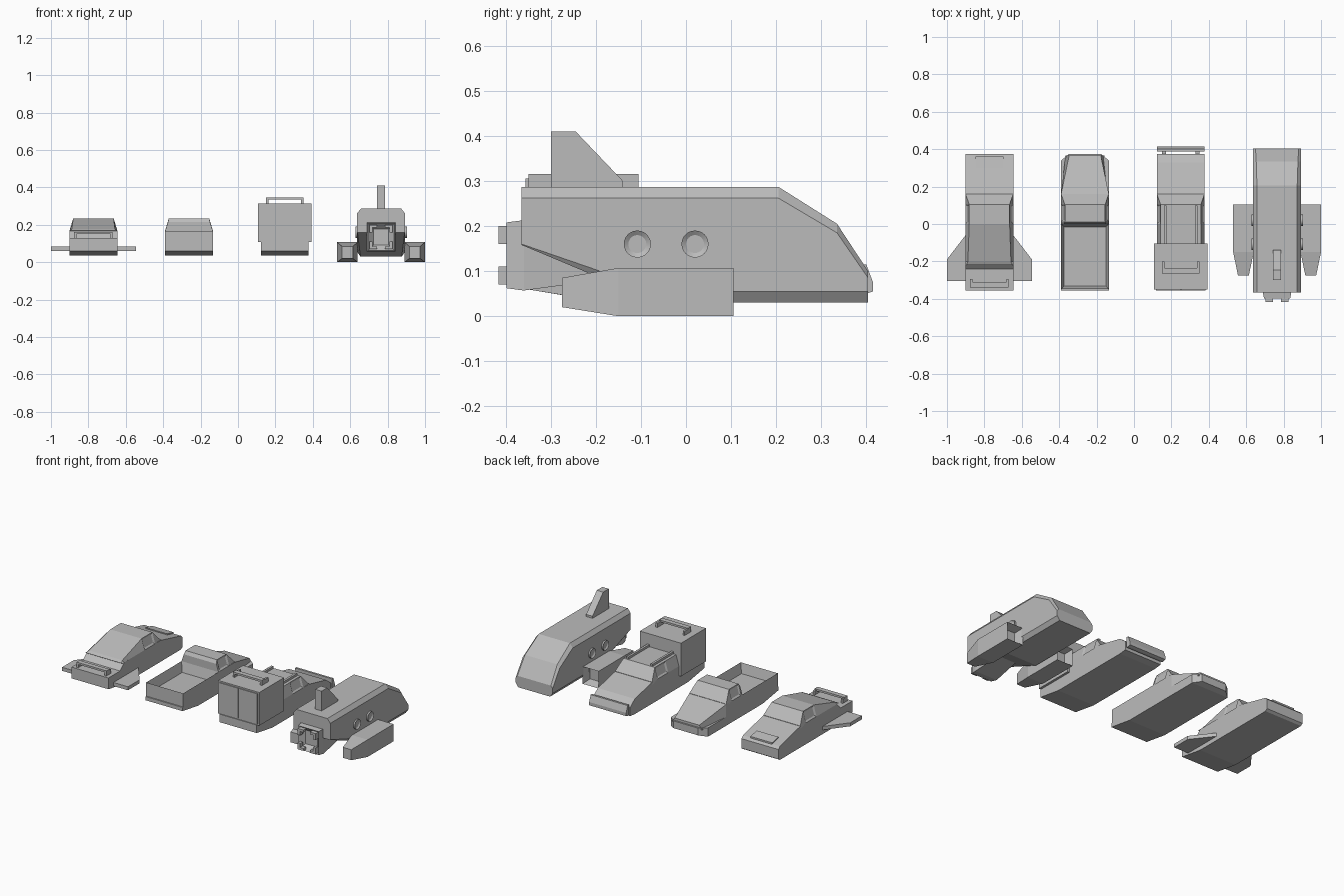
import bpy, bmesh, math
from mathutils import Matrix, Vector

cube = bpy.data.objects.get("Cube")
if cube:
    bpy.data.objects.remove(cube)

grey = bpy.data.materials.new("plain_grey")
grey.use_nodes = True
grey.diffuse_color = (0.5, 0.5, 0.5, 1)
grey.node_tree.nodes["Principled BSDF"].inputs["Base Color"].default_value = (0.5, 0.5, 0.5, 1)


def finish(name, bm, x=0.0):
    bmesh.ops.recalc_face_normals(bm, faces=bm.faces)
    mesh = bpy.data.meshes.new(name)
    bm.to_mesh(mesh)
    bm.free()
    mesh.materials.append(grey)
    ob = bpy.data.objects.new(name, mesh)
    ob.location.x = x
    bpy.context.collection.objects.link(ob)
    return ob


def sink(bm, rule, rim, depth):
    """Inset the faces picked by rule and push them inwards."""
    bm.normal_update()
    faces = [f for f in bm.faces if rule(f.normal, f.calc_center_median())]
    bmesh.ops.inset_region(bm, faces=faces, thickness=rim, depth=-depth, use_even_offset=True)


def skin(rings):
    """Join equal cross-sections into a closed solid."""
    bm = bmesh.new()
    rows = [[bm.verts.new(p) for p in ring] for ring in rings]
    n = len(rows[0])
    for a, b in zip(rows, rows[1:]):
        for i in range(n):
            j = (i + 1) % n
            bm.faces.new((a[i], a[j], b[j], b[i]))
    bm.faces.new(rows[0])
    bm.faces.new(rows[-1])
    bmesh.ops.recalc_face_normals(bm, faces=bm.faces)
    return bm


def loft(stations):
    """Stations are y, bottom z, bottom half width, top z, top half width."""
    return skin([[(-wb, y, zb), (wb, y, zb), (wt, y, zt), (-wt, y, zt)]
                 for y, zb, wb, zt, wt in stations])


def box(name, x, x0, x1, y0, y1, z0, z1):
    bm = skin([[(x0, y, z0), (x1, y, z0), (x1, y, z1), (x0, y, z1)] for y in (y0, y1)])
    return finish(name, bm, x)


def handle(name, x, half, y0, y1, z0, z1, t=0.012):
    box(name + "_bar", x, -half, half, y0, y0 + 0.03, z1 - t, z1)
    for side, s in (("right", -1), ("left", 1)):
        a, b = sorted((s * half, s * (half - t)))
        box(f"{name}_{side}_leg", x, a, b, y0, y1, z0, z1 - t / 2)


W = 0.1275          # half width of every hull
SHOULDER = 0.168    # height of the window line
ROOF = 0.235


def cabin(name, x, rear):
    front = [(0.16, 0.15, W, SHOULDER, W), (0.105, 0.15, W, ROOF, 0.108)]
    bm = loft([(y, SHOULDER if i else zb, wb, zt + (0 if i else 0.002), wt)
               for i, (y, zb, wb, zt, wt) in enumerate(front + rear)])
    sink(bm, lambda n, c: abs(n.x) > 0.7 and 0.02 < c.y < 0.1, 0.01, 0.006)
    finish(name, bm, x)


# Winged coupe
x = -0.773
finish("coupe_hull", loft([
    (-0.355, 0.06, W, 0.13, W), (-0.24, 0.041, W, 0.13, W), (-0.2, 0.035, W, SHOULDER, W),
    (0.16, 0.035, W, SHOULDER, W), (0.36, 0.035, W, 0.12, W), (0.375, 0.045, W, 0.105, W)]), x)
cabin("coupe_cabin", x, [(0.0, 0, W, ROOF, 0.108), (-0.2, 0, W, SHOULDER + 0.01, 0.115),
                         (-0.22, 0, W, SHOULDER + 0.001, W - 0.005)])
bm = loft([(0.30, 0.12, 0.075, 0.141, 0.075), (0.362, 0.11, 0.075, 0.128, 0.075)])
finish("coupe_hood_panel", bm, x)
handle("coupe_spoiler", x, 0.103, -0.34, -0.295, 0.125, 0.162)
for side, s in (("right", -1), ("left", 1)):
    plan = [(0.12, -0.05), (0.2275, -0.19), (0.2275, -0.305), (0.12, -0.305)]
    finish(f"coupe_{side}_wing", skin([[(s * px, py, z) for px, py in plan]
                                       for z in (0.061, 0.083)]), x)

# Pickup with open bed
x = -0.262
finish("pickup_base", loft([
    (-0.355, 0.06, W, 0.083, W), (-0.2, 0.035, W, 0.09, W), (0.34, 0.035, W, 0.09, W),
    (0.375, 0.045, 0.085, 0.09, 0.085)]), x)
bm = loft([(-0.348, 0.08, W, SHOULDER, W), (0.0, 0.08, W, SHOULDER, W),
           (0.16, 0.08, W, SHOULDER, W), (0.365, 0.08, 0.105, 0.105, 0.085)])
sink(bm, lambda n, c: n.z > 0.9 and c.y < -0.1, 0.016, 0.06)
finish("pickup_body", bm, x)
cabin("pickup_cabin", x, [(0.012, 0, W, ROOF, 0.108), (0.0, 0, W, ROOF - 0.02, 0.112)])

# Box truck
x = 0.25
finish("truck_hull", loft([
    (-0.355, 0.06, W, 0.11, W), (-0.2, 0.035, W, 0.11, W), (-0.1, 0.035, W, SHOULDER, W),
    (0.16, 0.035, W, SHOULDER, W), (0.33, 0.035, W, 0.13, W), (0.375, 0.04, W, 0.095, W)]), x)
cabin("truck_cabin", x, [(0.0, 0, W, ROOF, 0.108), (-0.11, 0, W, ROOF, 0.108)])
box("truck_cargo_box", x, -0.142, 0.142, -0.35, -0.105, 0.108, 0.315)
for side, s in (("right", -1), ("left", 1)):
    a, b = sorted((s * 0.002, s * 0.132))
    box(f"truck_{side}_door", x, a, b, -0.356, -0.349, 0.117, 0.306)
    a, b = sorted((s * 0.076, s * 0.09))
    box(f"truck_{side}_roof_rail", x, a, b, -0.11, 0.1, ROOF, ROOF + 0.014)
    a, b = sorted((s * 0.08, s * 0.1))
    box(f"truck_{side}_bumper_arm", x, a, b, 0.34, 0.395, 0.06, 0.085)
handle("truck_box_handle", x, 0.1, -0.265, -0.2, 0.314, 0.347)
finish("truck_bumper", loft([(0.387, 0.05, W, 0.115, W), (0.4, 0.05, W, 0.115, W),
                             (0.415, 0.055, W, 0.075, W)]), x)

# Shuttle bus hull with chamfered long edges
x = 0.765


def bus_ring(y, zb, zt, cb, ct):
    half = [(W - 0.7 * cb, zb), (W, zb + cb), (W, zt - ct), (W - 0.8 * ct, zt)]
    return [(px, y, z) for px, z in half] + [(-px, y, z) for px, z in reversed(half)]


finish("bus_hull", skin([
    bus_ring(-0.365, 0.158, 0.287, 0.002, 0.025), bus_ring(-0.06, 0.03, 0.287, 0.025, 0.025),
    bus_ring(0.205, 0.03, 0.287, 0.025, 0.025), bus_ring(0.335, 0.03, 0.205, 0.025, 0.02),
    bus_ring(0.404, 0.03, 0.1, 0.025, 0.015)]), x)
fin = [(-0.3, 0.28), (-0.3, 0.41), (-0.245, 0.41), (-0.14, 0.3), (-0.14, 0.28)]
finish("bus_fin", skin([[(s * 0.022, y, z) for y, z in fin] for s in (-1, 1)]), x)

# Round portholes, one drum through the hull for each pair
for i, y in enumerate((-0.108, 0.02)):
    bm = bmesh.new()
    bmesh.ops.create_cone(bm, cap_ends=True, segments=24, radius1=0.03, radius2=0.03,
                          depth=2 * W + 0.02,
                          matrix=Matrix.Translation(Vector((0, y, 0.16)))
                          @ Matrix.Rotation(math.pi / 2, 4, "Y"))
    sink(bm, lambda n, c: abs(n.x) > 0.9, 0.01, 0.007)
    ob = finish(f"bus_porthole_pair_{i + 1}", bm, x)
    bpy.context.view_layer.objects.active = ob
    ob.select_set(True)
    bpy.ops.object.shade_smooth_by_angle()
    ob.select_set(False)

# Tail engine with four corner claws
bm = loft([(-0.15, 0.085, 0.06, 0.2, 0.06), (-0.36, 0.057, 0.077, 0.213, 0.077),
           (-0.398, 0.062, 0.07, 0.208, 0.07)])
sink(bm, lambda n, c: n.y < -0.9, 0.03, 0.03)
finish("bus_engine", bm, x)
for side, s in (("right", -1), ("left", 1)):
    for level, t in (("lower", -1), ("upper", 1)):
        bm = bmesh.new()
        claw = [(0.062, 0.025), (0.062, 0.065), (0.022, 0.065), (0.022, 0.05), (0.045, 0.05),
                (0.045, 0.025)]
        bm.free()
        finish(f"bus_engine_{level}_{side}_claw",
               skin([[(s * px, y, 0.135 + t * pz) for px, pz in claw]
                     for y in (-0.416, -0.39)]), x)

# Side pods with square intakes
for side, s in (("right", -1), ("left", 1)):
    bm = loft([(-0.275, 0.02, 0.029, 0.085, 0.029), (-0.15, 0.0, 0.055, 0.107, 0.055),
               (0.105, 0.0, 0.055, 0.107, 0.055)])
    sink(bm, lambda n, c: n.y > 0.9, 0.016, 0.05)
    finish(f"bus_{side}_pod", bm, x + s * 0.18)
    a, b = sorted((s * 0.1, s * 0.14))
    box(f"bus_{side}_pod_mount", x, a, b, -0.1, 0.06, 0.06, 0.095)
